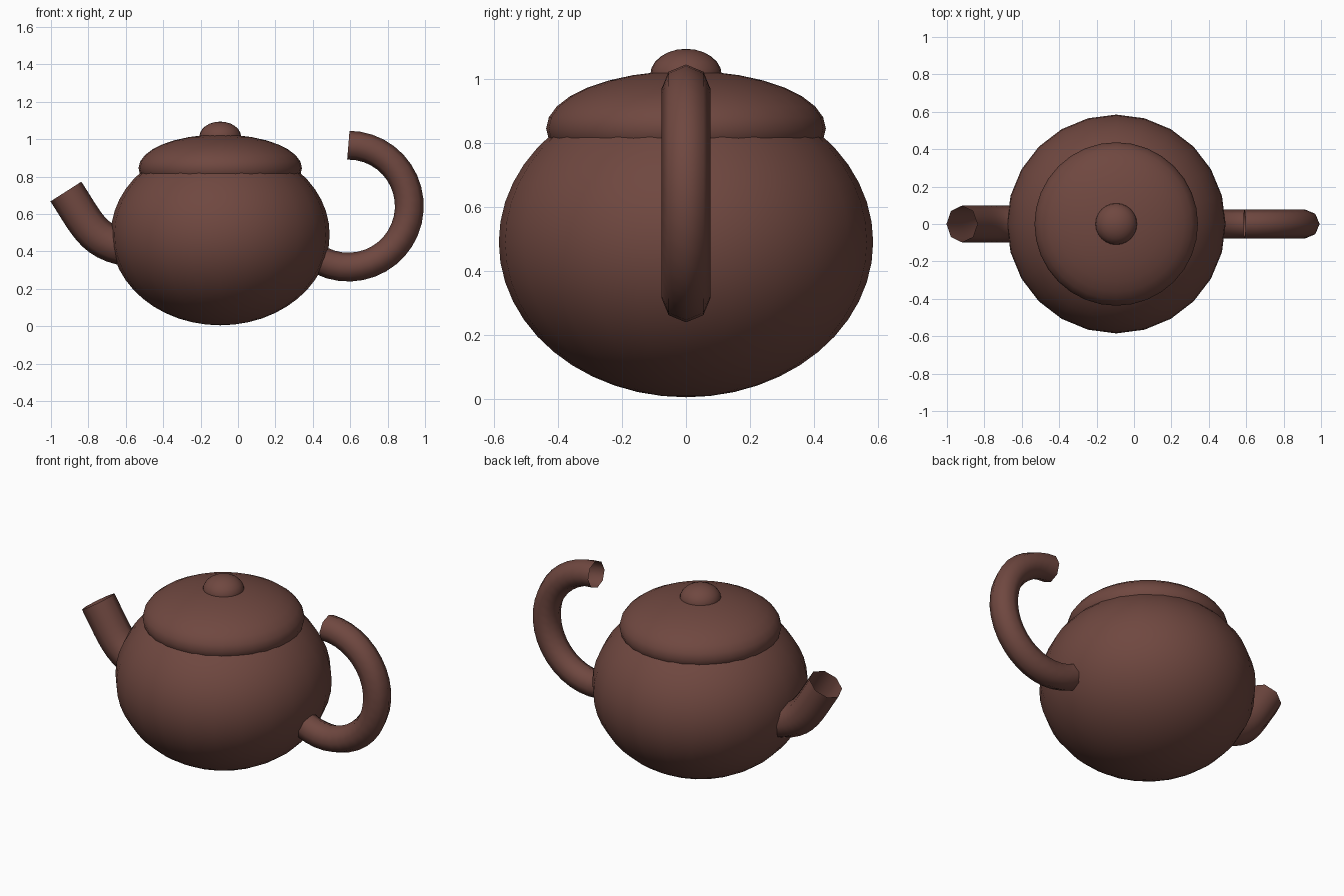
import bpy
import math

if "Cube" in bpy.data.objects:
    bpy.data.objects.remove(bpy.data.objects["Cube"])

CX = -0.095  # pot axis

clay = bpy.data.materials.new("brown_clay")
clay.diffuse_color = (0.16, 0.064, 0.051, 1)
clay.use_nodes = True
clay.node_tree.nodes["Principled BSDF"].inputs["Base Color"].default_value = clay.diffuse_color


def finish(obj, name):
    obj.name = name
    obj.data.name = name
    obj.data.materials.clear()
    obj.data.materials.append(clay)


def ellipsoid(name, z, radius, half_height, segments, rings):
    bpy.ops.mesh.primitive_uv_sphere_add(segments=segments, ring_count=rings,
                                         radius=1, location=(CX, 0, z))
    obj = bpy.context.object
    obj.scale = (radius, radius, half_height)
    bpy.ops.object.transform_apply(location=False, rotation=False, scale=True)
    bpy.ops.object.shade_smooth()
    finish(obj, name)


def tube(name, points, radius):
    """Open eight-sided tube along a path of (x, z) points."""
    curve = bpy.data.curves.new(name, 'CURVE')
    curve.dimensions = '3D'
    curve.bevel_depth = radius
    curve.bevel_resolution = 2
    curve.use_fill_caps = False
    spline = curve.splines.new('POLY')
    spline.points.add(len(points) - 1)
    for p, (x, z) in zip(spline.points, points):
        p.co = (x, 0, z, 1)
    obj = bpy.data.objects.new(name, curve)
    bpy.context.collection.objects.link(obj)
    bpy.ops.object.select_all(action='DESELECT')
    obj.select_set(True)
    bpy.context.view_layer.objects.active = obj
    bpy.ops.object.convert(target='MESH')
    obj = bpy.context.object
    bpy.ops.object.shade_smooth()
    finish(obj, name)


def bezier(p0, p1, p2, p3, n):
    out = []
    for i in range(n + 1):
        t = i / n
        s = 1 - t
        out.append(tuple(s**3 * a + 3*s*s*t * b + 3*s*t*t * c + t**3 * d
                         for a, b, c, d in zip(p0, p1, p2, p3)))
    return out


# Pot body, domed lid and knob
ellipsoid("body", 0.49, 0.585, 0.485, 24, 24)
ellipsoid("lid", 0.845, 0.437, 0.18, 32, 16)
ellipsoid("knob", 1.012, 0.112, 0.082, 24, 12)

# Handle: circular arc, free at the top and sunk into the body below
angles = [math.radians(90 - 225 * i / 24) for i in range(25)]
tube("handle", [(0.59 + 0.326 * math.cos(a), 0.642 + 0.326 * math.sin(a))
                for a in angles], 0.077)

# Spout: leaves the body nearly level and bends up to an open mouth
tube("spout", bezier((-0.52, 0.41), (-0.77, 0.43), (-0.79, 0.52),
                     (-0.92, 0.72), 12), 0.098)
